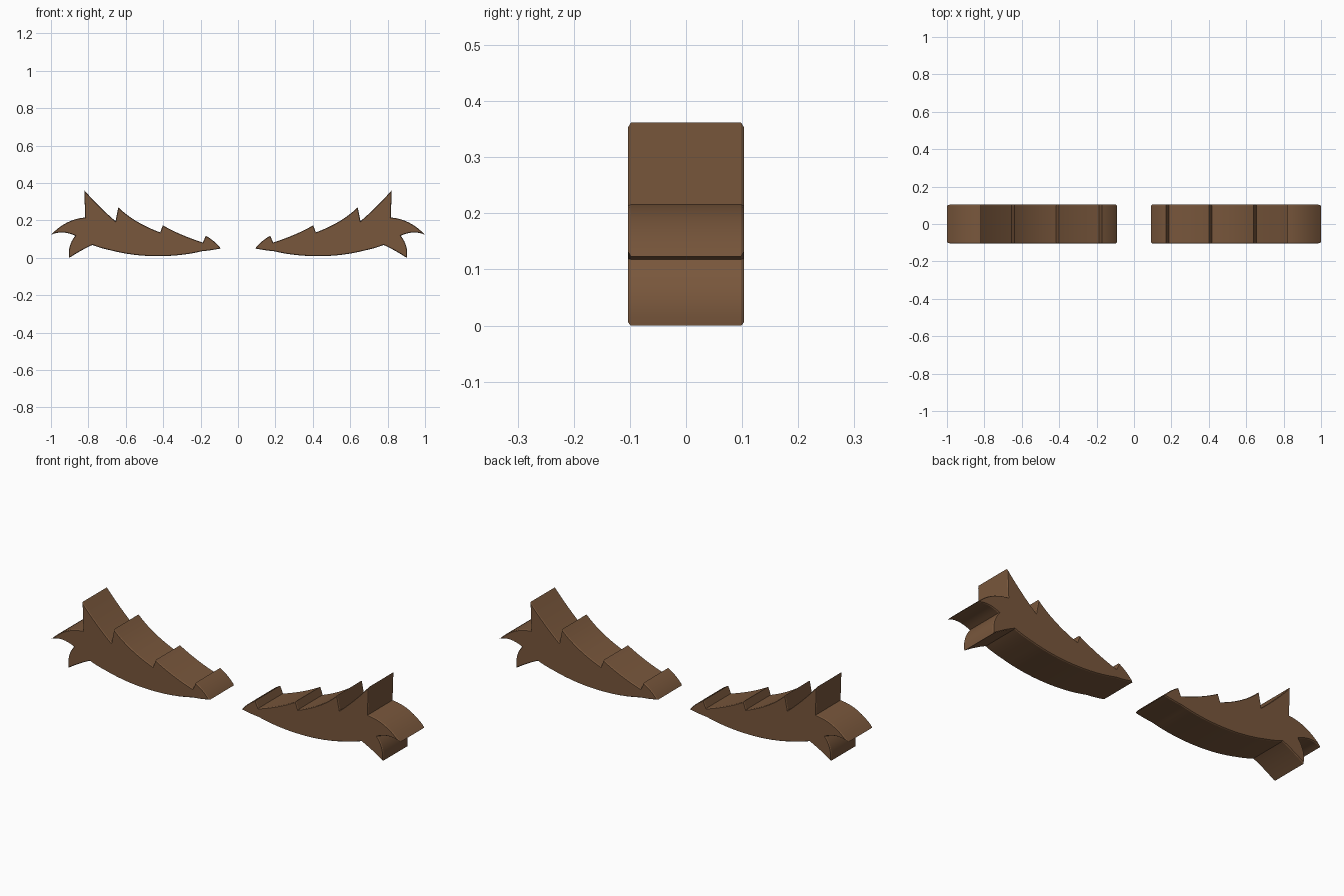
import bpy, bmesh
from mathutils import Vector

if "Cube" in bpy.data.objects:
    bpy.data.objects.remove(bpy.data.objects["Cube"])

# Outline of the right half in x-z: (end point, curve control point or None for a straight edge)
START = (0.092, 0.05)
SEGMENTS = [
    ((0.172, 0.118), (0.122, 0.09)), ((0.188, 0.082), None),    # spike 1
    ((0.402, 0.174), (0.31, 0.121)), ((0.416, 0.136), None),    # spike 2
    ((0.640, 0.270), (0.555, 0.187)), ((0.655, 0.196), None),   # spike 3
    ((0.822, 0.362), (0.745, 0.273)), ((0.817, 0.216), None),   # spike 4
    ((1.0, 0.123), (0.92, 0.208)),                              # tail, upper side
    ((0.87, 0.118), (0.94, 0.151)),                             # tail, lower side
    ((0.902, 0.0), (0.913, 0.065)),                             # lower fin
    ((0.778, 0.069), (0.833, 0.045)),
    ((0.68, 0.040), (0.74, 0.053)),                             # belly
    ((0.43, 0.009), (0.56, 0.009)),
    ((0.19, 0.036), (0.30, 0.009)), (START, (0.155, 0.038)),
]
HALF_DEPTH, CHAMFER, STEPS = 0.103, 0.005, 8


def outline():
    pts, a = [], Vector(START)
    for end, ctrl in SEGMENTS:
        b = Vector(end)
        if ctrl is None:
            pts.append(b)
        else:
            c = Vector(ctrl)
            for i in range(1, STEPS + 1):
                t = i / STEPS
                pts.append(a * (1 - t) ** 2 + c * 2 * t * (1 - t) + b * t * t)
        a = b
    return pts


# Extrude the outline through y and chamfer the rims of both flat sides
bm = bmesh.new()
pts = outline()
rings = [[bm.verts.new((p.x, y, p.y)) for p in pts]
         for y in (-HALF_DEPTH + CHAMFER, HALF_DEPTH - CHAMFER)]
caps = [bm.faces.new(r) for r in rings]
n = len(pts)
for i in range(n):
    j = (i + 1) % n
    bm.faces.new((rings[0][i], rings[0][j], rings[1][j], rings[1][i]))
bmesh.ops.recalc_face_normals(bm, faces=bm.faces)
for cap in caps:
    bmesh.ops.inset_region(bm, faces=[cap], thickness=0.003, use_even_offset=True)
    for v in cap.verts:
        v.co.y += CHAMFER if v.co.y > 0 else -CHAMFER
mesh = bpy.data.meshes.new("spiked_branches")
bm.to_mesh(mesh)
bm.free()
obj = bpy.data.objects.new("spiked_branches", mesh)
bpy.context.collection.objects.link(obj)

# Left half
mirror = obj.modifiers.new("mirror", 'MIRROR')
mirror.use_axis[0] = True
mirror.use_mirror_merge = False

# Brown wood
mat = bpy.data.materials.new("brown")
mat.diffuse_color = (0.19, 0.095, 0.045, 1)
mat.use_nodes = True
mat.node_tree.nodes["Principled BSDF"].inputs["Base Color"].default_value = mat.diffuse_color
mesh.materials.append(mat)

bpy.context.view_layer.objects.active = obj
obj.select_set(True)
bpy.ops.object.shade_smooth_by_angle(angle=0.5)
